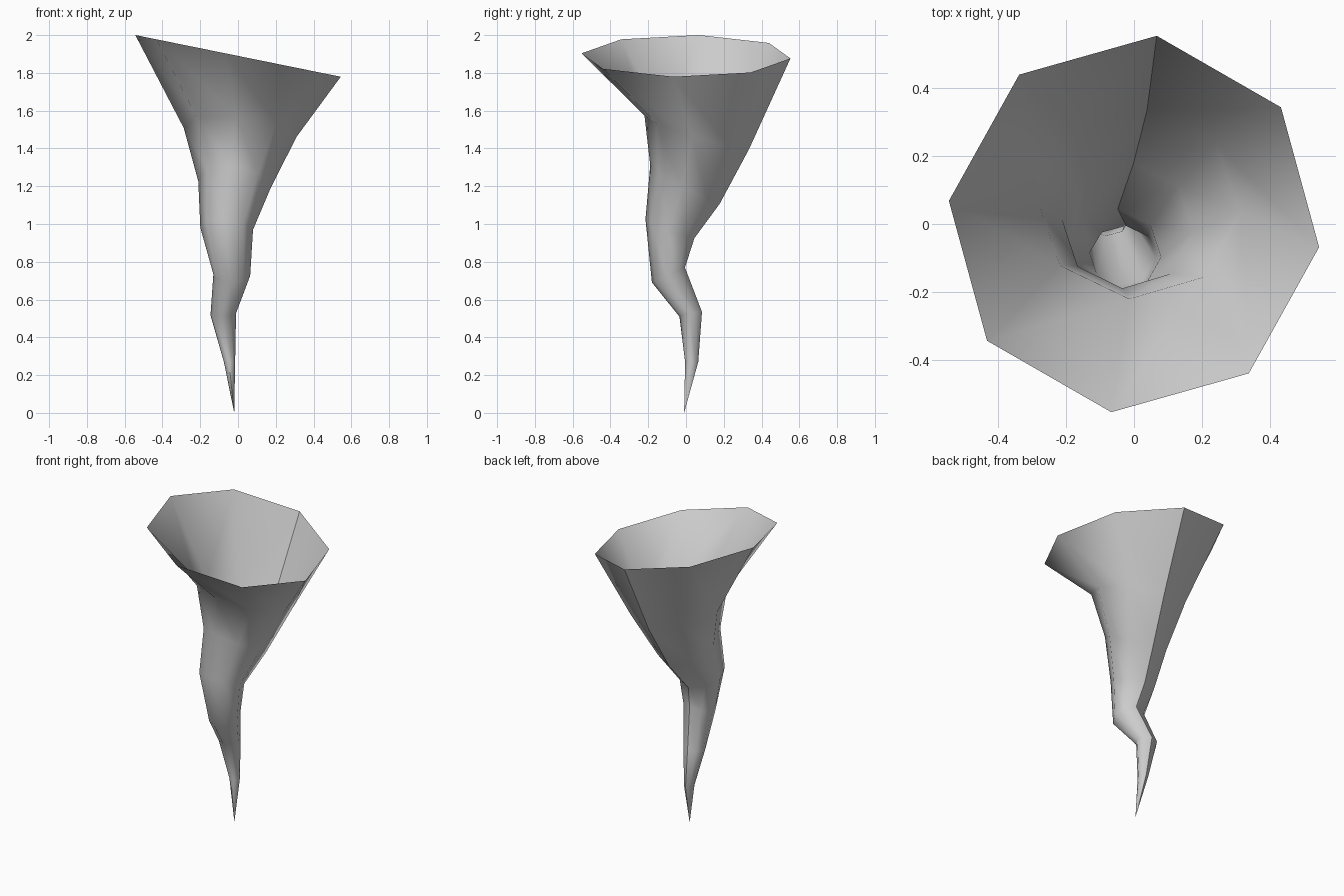
import bpy
import bmesh
from math import cos, sin, radians

cube = bpy.data.objects.get("Cube")
if cube:
    bpy.data.objects.remove(cube, do_unlink=True)

SIDES = 8

# Tilted rings from rim to tail: centre x, y, z, radius x, y, slope x, y, seam angle
RINGS = [
    (0.0, 0.0, 1.89, 0.548, 0.557, -0.203, 0.0, 83),
    (0.012, 0.057, 1.485, 0.30, 0.278, -0.10, -0.31, 85),
    (-0.018, -0.005, 1.21, 0.193, 0.185, -0.13, -0.54, 85),
    (-0.06, -0.085, 0.975, 0.14, 0.13, -0.07, -0.38, 85),
    (-0.033, -0.093, 0.73, 0.098, 0.088, 0.0, 0.45, 84),
    (-0.078, 0.025, 0.522, 0.068, 0.06, 0.10, 0.2, 84),
    (-0.045, 0.03, 0.27, 0.03, 0.035, 0.0, 0.0, 84),
]
TIP = (-0.02, -0.01, 0.0)


def add_ring(bm, cx, cy, cz, rx, ry, sx, sy, phase):
    """One tilted ring; the last vertex doubles the first to leave a crisp seam."""
    verts = []
    for i in range(SIDES + 1):
        a = radians(phase + 360 * (i % SIDES) / SIDES)
        dx, dy = rx * cos(a), ry * sin(a)
        verts.append(bm.verts.new((cx + dx, cy + dy, cz + sx * dx + sy * dy)))
    return verts


# Open twisting funnel
bm = bmesh.new()
rings = [add_ring(bm, *r) for r in RINGS]
for top, low in zip(rings, rings[1:]):
    for i in range(SIDES):
        bm.faces.new((top[i], low[i], low[i + 1], top[i + 1]))

# Pointed tail
tip = bm.verts.new(TIP)
for i in range(SIDES):
    bm.faces.new((rings[-1][i], tip, rings[-1][i + 1]))

mesh = bpy.data.meshes.new("funnel")
bm.to_mesh(mesh)
bm.free()
funnel = bpy.data.objects.new("funnel", mesh)
bpy.context.collection.objects.link(funnel)

# Plain grey surface
grey = bpy.data.materials.new("storm grey")
grey.use_nodes = True
colour = (0.6, 0.6, 0.6, 1.0)
grey.diffuse_color = colour
grey.node_tree.nodes["Principled BSDF"].inputs["Base Color"].default_value = colour
mesh.materials.append(grey)

# Smooth shading, with the sharpest folds kept
bpy.ops.object.select_all(action='DESELECT')
funnel.select_set(True)
bpy.context.view_layer.objects.active = funnel
bpy.ops.object.shade_smooth_by_angle(angle=radians(50))
